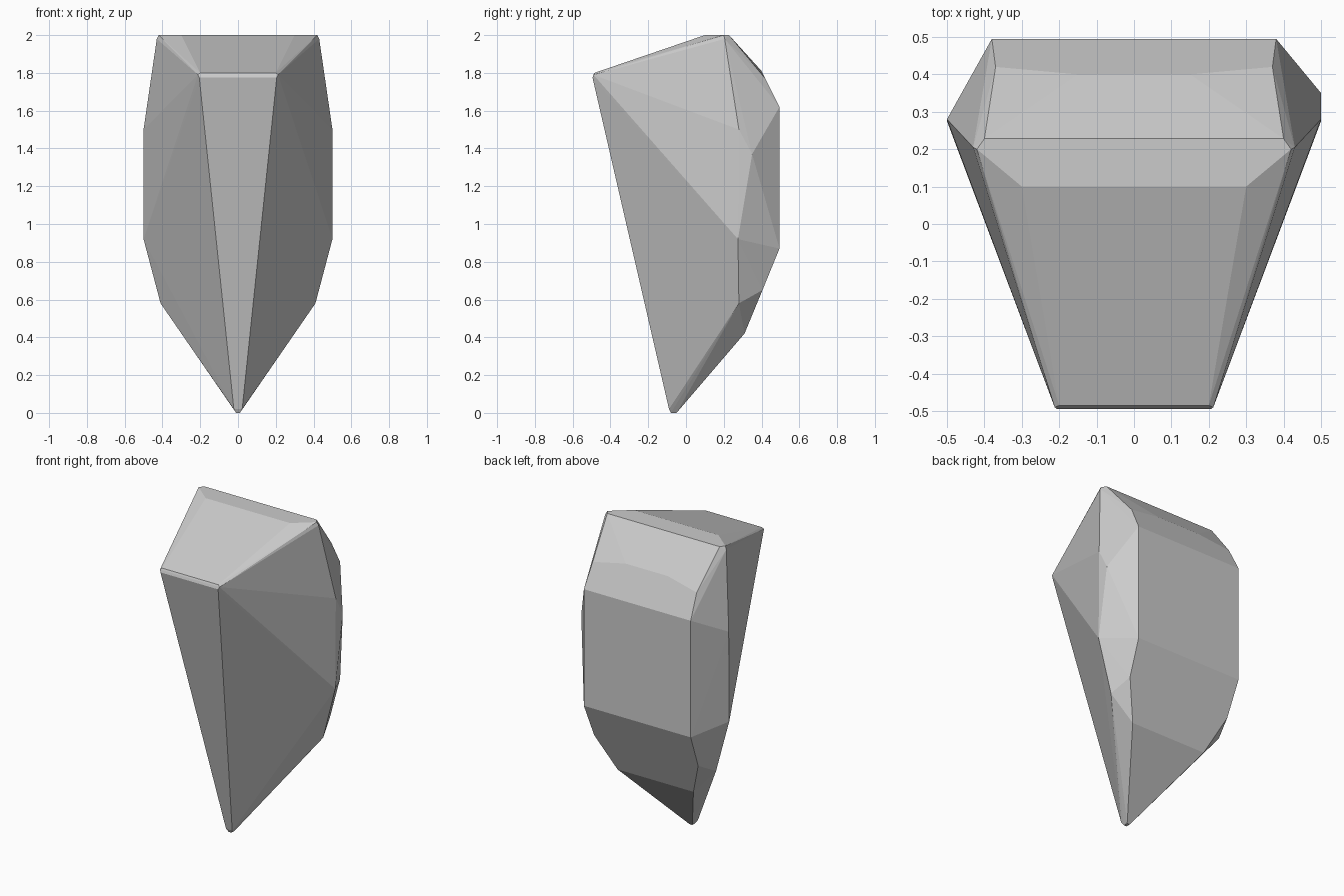
import bpy, bmesh
from math import radians

if "Cube" in bpy.data.objects:
    bpy.data.objects.remove(bpy.data.objects["Cube"])

# Half of the faceted stone: corner points mirrored across x
corners = [
    # pointed foot
    (0.01, -0.08, 0.0), (0.01, -0.05, 0.0), (0.022, -0.09, 0.02), (0.022, -0.035, 0.02),
    # front upper lip
    (0.205, -0.495, 1.775), (0.212, -0.49, 1.79), (0.20, -0.485, 1.80),
    # flat crown
    (0.30, 0.10, 2.0), (0.42, 0.20, 2.0), (0.40, 0.228, 2.0), (0.43, 0.205, 1.98),
    # upper back slope
    (0.15, 0.40, 1.81), (0.37, 0.42, 1.77),
    # back panel
    (0.38, 0.495, 1.62), (0.38, 0.495, 0.87),
    # widest side edge
    (0.50, 0.28, 1.50), (0.50, 0.275, 0.92),
    # lower back taper
    (0.37, 0.405, 0.65), (0.41, 0.28, 0.58), (0.27, 0.31, 0.42),
]
# Extra chip on the right side only
extra = [(0.50, 0.35, 1.37)]

bm = bmesh.new()
for x, y, z in corners:
    for side in (-1, 1):
        bm.verts.new((side * x, y, z))
for p in extra:
    bm.verts.new(p)

# Wrap the corners into one convex faceted solid
hull = bmesh.ops.convex_hull(bm, input=bm.verts[:])
loose = [v for v in bm.verts if not v.link_faces]
bmesh.ops.delete(bm, geom=loose, context='VERTS')
bmesh.ops.dissolve_limit(bm, angle_limit=radians(0.5), verts=bm.verts[:], edges=bm.edges[:])
bmesh.ops.recalc_face_normals(bm, faces=bm.faces[:])

mesh = bpy.data.meshes.new("faceted_stone")
bm.to_mesh(mesh)
bm.free()
stone = bpy.data.objects.new("faceted_stone", mesh)
bpy.context.collection.objects.link(stone)
